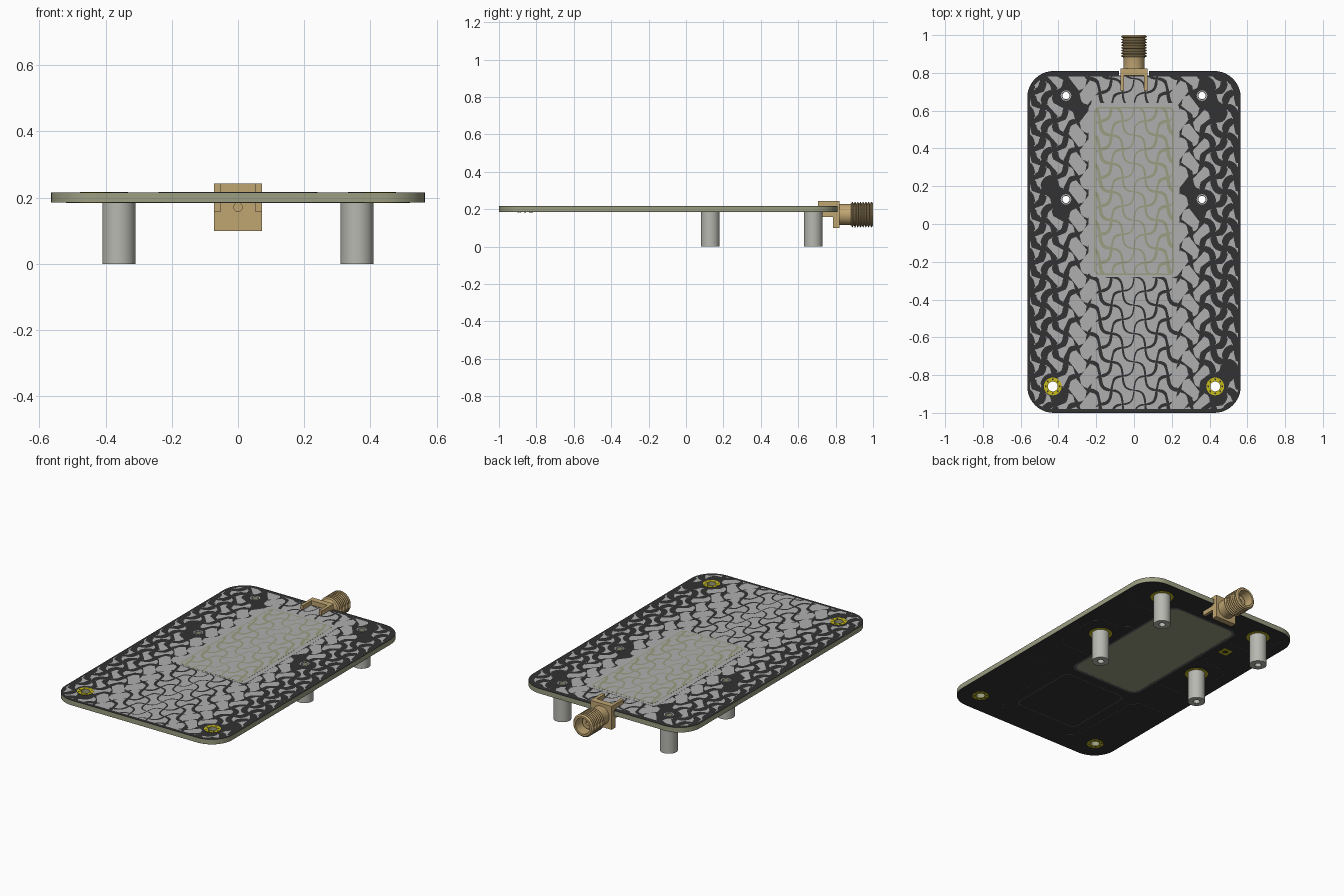
import bpy, bmesh, math
from mathutils import Vector

if "Cube" in bpy.data.objects:
    bpy.data.objects.remove(bpy.data.objects["Cube"])


def mat(name, r, g, b):
    m = bpy.data.materials.new(name)
    m.diffuse_color = (r, g, b, 1)
    m.use_nodes = True
    m.node_tree.nodes["Principled BSDF"].inputs["Base Color"].default_value = m.diffuse_color
    return m


BLACK = mat("black_mask", .032, .032, .033)
OLIVE = mat("olive_laminate", .33, .34, .22)
SILVER = mat("silver_tile", .43, .43, .43)
STEEL = mat("steel", .48, .48, .44)
GOLD = mat("gold", .53, .38, .17)
YELLOW = mat("yellow_pad", .58, .5, .01)
LINE = mat("grey_line", .12, .12, .12)


def finish(name, bm, material, smooth=False):
    me = bpy.data.meshes.new(name)
    bm.to_mesh(me)
    bm.free()
    ob = bpy.data.objects.new(name, me)
    bpy.context.collection.objects.link(ob)
    me.materials.append(material)
    if smooth:
        bpy.ops.object.select_all(action='DESELECT')
        bpy.context.view_layer.objects.active = ob
        ob.select_set(True)
        bpy.ops.object.shade_smooth_by_angle(angle=math.radians(35))
    return ob


def circle(x, y, r, n=32):
    return [(x + r * math.cos(2 * math.pi * i / n), y + r * math.sin(2 * math.pi * i / n)) for i in range(n)]


def rounded(x0, x1, y0, y1, r, n=10):
    pts = []
    for k, (cx, cy) in enumerate([(x1 - r, y1 - r), (x0 + r, y1 - r), (x0 + r, y0 + r), (x1 - r, y0 + r)]):
        for i in range(n + 1):
            a = math.pi / 2 * (k + i / n)
            pts.append((cx + r * math.cos(a), cy + r * math.sin(a)))
    return pts


def plate(name, loops, z0, z1, material):
    """Solid plate from an outline and any hole outlines."""
    cu = bpy.data.curves.new(name + "_outline", 'CURVE')
    cu.dimensions = '2D'
    cu.fill_mode = 'BOTH'
    cu.extrude = (z1 - z0) / 2
    for loop in loops:
        sp = cu.splines.new('POLY')
        sp.points.add(len(loop) - 1)
        for p, q in zip(sp.points, loop):
            p.co = (q[0], q[1], 0, 1)
        sp.use_cyclic_u = True
    tmp = bpy.data.objects.new(name + "_tmp", cu)
    bpy.context.collection.objects.link(tmp)
    dg = bpy.context.evaluated_depsgraph_get()
    me = bpy.data.meshes.new_from_object(tmp.evaluated_get(dg))
    bm = bmesh.new()
    bm.from_mesh(me)
    bpy.data.objects.remove(tmp)
    bmesh.ops.remove_doubles(bm, verts=bm.verts, dist=1e-5)
    bmesh.ops.recalc_face_normals(bm, faces=bm.faces)
    bmesh.ops.translate(bm, verts=bm.verts, vec=(0, 0, (z0 + z1) / 2))
    return finish(name, bm, material, True)


def box(name, x0, x1, y0, y1, z0, z1, material):
    bm = bmesh.new()
    bmesh.ops.create_cube(bm, size=1)
    for v in bm.verts:
        v.co = ((x0 + x1) / 2 + v.co.x * (x1 - x0), (y0 + y1) / 2 + v.co.y * (y1 - y0), (z0 + z1) / 2 + v.co.z * (z1 - z0))
    return finish(name, bm, material)


def lathe_y(name, profile, cz, material):
    """Spin a (radius, y) profile around the connector axis."""
    bm = bmesh.new()
    vs = [bm.verts.new((r, y, cz)) for r, y in profile]
    es = [bm.edges.new(e) for e in zip(vs, vs[1:])]
    bmesh.ops.spin(bm, geom=vs + es, cent=(0, 0, cz), axis=(0, 1, 0), angle=2 * math.pi, steps=40)
    bmesh.ops.remove_doubles(bm, verts=bm.verts, dist=1e-5)
    bmesh.ops.recalc_face_normals(bm, faces=bm.faces)
    return finish(name, bm, material, True)


# Circuit board: laminate core and black mask on both sides
MOUNTS = [(s * .43, -.86) for s in (-1, 1)]
POSTS = [(s * .36, y) for y in (.13, .68) for s in (-1, 1)]
outline = rounded(-.565, .565, -1, .81, .14)
outline[11:11] = [(.08, .81), (.08, .785), (-.08, .785), (-.08, .81)]   # connector notch
holes = [circle(x, y, .026) for x, y in MOUNTS] + [circle(x, y, .02) for x, y in POSTS]
plate("board_core", [outline] + holes, .186, .2145, OLIVE)
plate("top_mask", [outline] + holes, .2145, .2155, BLACK)
plate("bottom_mask", [outline] + holes, .185, .186, BLACK)

# Wavy interlocking tiles, shrinking away from the centre line
U, V = Vector((.06, .075)), Vector((-.06, .075))


def tile(i, j, n=8):
    s = 1 if (i + j) % 2 == 0 else -1
    h = .26 * s
    o = U * i + V * j + Vector((0, .02))
    ts = [k / n for k in range(n)]
    wave = lambda t: h * math.sin(math.pi * t)
    pts = [o + U * t + V * wave(t) for t in ts]
    pts += [o + U * (1 + wave(t)) + V * t for t in ts]
    pts += [o + U * (1 - t) + V * (1 - wave(t)) for t in ts]
    pts += [o + U * -wave(t) + V * (1 - t) for t in ts]
    out = []
    for k, p in enumerate(pts):
        d = (pts[(k + 1) % len(pts)] - pts[k - 1]).normalized()
        out.append(p + Vector((-d.y, d.x)) * (.0035 + .0165 * min(1, abs(p.x) / .5)))
    return out


def tiles(name, z, x1, y0, y1, r):
    bm = bmesh.new()
    for i in range(-16, 17):
        for j in range(-16, 17):
            pts = tile(i, j)
            c = sum(pts, Vector((0, 0))) / len(pts)
            if abs(c.x) > x1 + .1 or not y0 - .1 < c.y < y1 + .1:
                continue
            if any((p - Vector(q)).length < .032 for q in MOUNTS + POSTS for p in pts + [c]):
                continue
            bm.faces.new([bm.verts.new((p.x, p.y, z)) for p in pts])
    bmesh.ops.triangulate(bm, faces=bm.faces)
    # trim to the rounded rectangle
    for k in range(16):
        a = k * math.pi / 8
        n = Vector((math.cos(a), math.sin(a), 0))
        sx, sy = (1 if n.x > 0 else -1), (1 if n.y > 0 else -1)
        p = Vector((sx * (x1 - r), y1 - r if sy > 0 else y0 + r, z)) + n * r
        bmesh.ops.bisect_plane(bm, geom=bm.verts[:] + bm.edges[:] + bm.faces[:], plane_co=p, plane_no=n, clear_outer=True)
    for f in bm.faces:
        if f.normal.z < 0:
            f.normal_flip()
    finish(name, bm, SILVER)


tiles("outer_tiles", .2162, .55, -.98, .782, .12)

# Centre patch on the top and bare window underneath
plate("patch_border", [rounded(-.24, .24, -.28, .64, .03)], .2155, .217, SILVER)
plate("patch_gaps", [rounded(-.212, .212, -.27, .62, .03)], .217, .2174, OLIVE)
tiles("patch_tiles", .218, .205, -.262, .612, .03)
plate("bottom_window", [rounded(-.23, .23, -.27, .63, .05)], .1842, .185, OLIVE)
plate("bottom_window_border", [rounded(-.245, .245, -.285, .645, .06), rounded(-.23, .23, -.27, .63, .05)],
      .184, .185, LINE)

# Mounting pads with via dots
for k, (x, y) in enumerate(MOUNTS):
    for side, z0, z1 in (("top", .2155, .2175), ("bottom", .1835, .185)):
        plate(f"mount_pad_{side}_{k}", [circle(x, y, .047), circle(x, y, .026)], z0, z1, YELLOW)
        for a in range(8):
            px, py = circle(x, y, .037, 8)[a]
            plate(f"via_{side}_{k}_{a}", [circle(px, py, .005, 8)], z0 - .0003, z1 + .0003, BLACK)

# Hollow standoffs with pads
for k, (x, y) in enumerate(POSTS):
    plate(f"standoff_{k}", [circle(x, y, .05, 40), circle(x, y, .019)], 0, .185, STEEL)
    plate(f"standoff_pad_{k}", [circle(x, y, .066), circle(x, y, .045)], .1835, .185, YELLOW)
    plate(f"standoff_rim_{k}", [circle(x, y, .028), circle(x, y, .02)], .2155, .217, SILVER)

# Printed outlines on the underside
plate("square_marker", [rounded(-.355, -.295, .4, .46, .005), rounded(-.34, -.31, .415, .445, .004)],
      .184, .185, YELLOW)
plate("label_frame", [rounded(-.22, .22, -.8, -.34, .04), rounded(-.214, .214, -.794, -.346, .035)],
      .1843, .185, LINE)


def printed_line(name, pts):
    cu = bpy.data.curves.new(name, 'CURVE')
    cu.dimensions = '3D'
    cu.bevel_depth = .0025
    cu.bevel_resolution = 0
    sp = cu.splines.new('POLY')
    sp.points.add(len(pts) - 1)
    for p, q in zip(sp.points, pts):
        p.co = (q[0], q[1], .186, 1)
    ob = bpy.data.objects.new(name, cu)
    bpy.context.collection.objects.link(ob)
    cu.materials.append(LINE)


for n, s in (("left", -1), ("right", 1)):
    printed_line("lower_line_" + n, [(s * x, y) for x, y in
                 [(.22, -.9), (.29, -.83), (.29, -.4), (.33, -.34), (.52, -.34)]])
    printed_line("upper_line_" + n, [(s * x, y) for x, y in
                 [(.245, .3), (.29, .3), (.33, .26), (.45, .26), (.49, .22), (.49, -.05), (.44, -.1), (.245, -.1)]])
    printed_line("top_line_" + n, [(s * x, y) for x, y in [(.245, .52), (.45, .52), (.49, .56), (.49, .73)]])

# Edge connector: flange, four legs, centre pin and threaded barrel
CZ = .171
box("connector_flange", -.072, .072, .786, .822, .1, .243, GOLD)
for n, s in (("left", -1), ("right", 1)):
    xa, xb = sorted((s * .053, s * .072))
    box("connector_top_leg_" + n, xa, xb, .705, .79, .2165, .243, GOLD)
    box("connector_bottom_leg_" + n, xa, xb, .705, .79, .157, .185, GOLD)
lathe_y("connector_pin", [(0, .715), (.014, .715), (.014, .8)], CZ, GOLD)
profile = [(0, .9), (.013, .9), (.013, .95), (.036, .95), (.036, .93), (.048, .93), (.048, 1), (.06, 1)]
for k in range(8):
    y = .995 - k * .0145
    profile += [(.068, y - .003), (.068, y - .006), (.058, y - .010), (.058, y - .012)]
profile += [(.056, .875), (.056, .82)]
lathe_y("connector_barrel", profile, CZ, GOLD)
